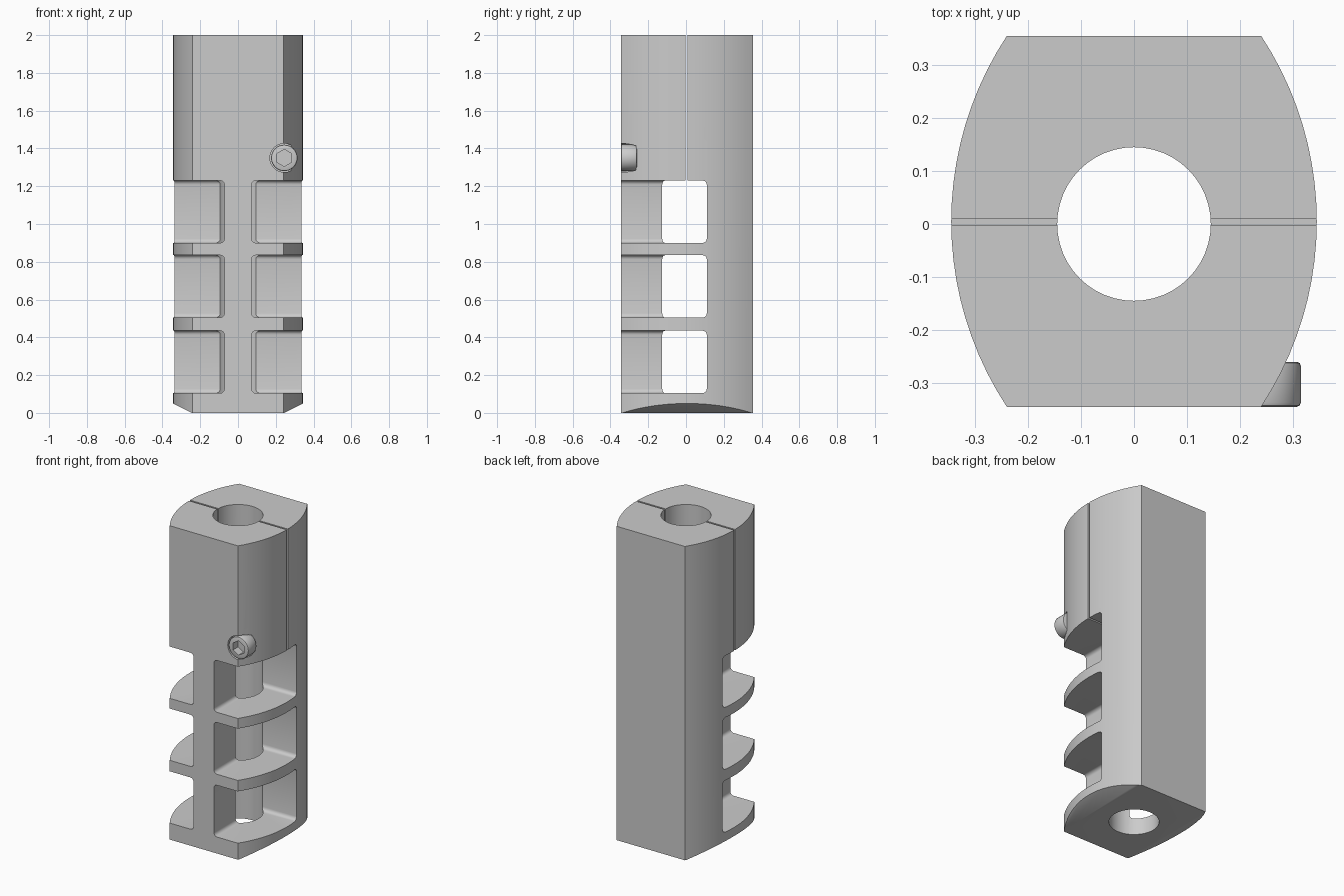
import bpy, bmesh, math
from mathutils import Matrix, Vector

if "Cube" in bpy.data.objects:
    bpy.data.objects.remove(bpy.data.objects["Cube"])


def finish(bm, name):
    bmesh.ops.recalc_face_normals(bm, faces=bm.faces)
    me = bpy.data.meshes.new(name)
    bm.to_mesh(me)
    bm.free()
    ob = bpy.data.objects.new(name, me)
    bpy.context.collection.objects.link(ob)
    return ob


def box(name, lo, hi, bevel=0):
    bm = bmesh.new()
    bmesh.ops.create_cube(bm, size=1)
    lo, hi = Vector(lo), Vector(hi)
    for v in bm.verts:
        v.co = (lo + hi) / 2 + v.co * (hi - lo)
    if bevel:
        bmesh.ops.bevel(bm, geom=bm.edges[:], offset=bevel, segments=4,
                        profile=0.5, affect='EDGES')
    return finish(bm, name)


def cylinder(name, radius, depth, center, sides=48, axis='Z'):
    bm = bmesh.new()
    rot = Matrix.Rotation(math.pi / 2, 4, 'X') if axis == 'Y' else Matrix()
    bmesh.ops.create_cone(bm, cap_ends=True, segments=sides, radius1=radius,
                          radius2=radius, depth=depth,
                          matrix=Matrix.Translation(center) @ rot)
    return finish(bm, name)


def activate(ob):
    bpy.ops.object.select_all(action='DESELECT')
    ob.select_set(True)
    bpy.context.view_layer.objects.active = ob


def cut(ob, cutter):
    mod = ob.modifiers.new("cut", 'BOOLEAN')
    mod.operation, mod.solver, mod.object = 'DIFFERENCE', 'EXACT', cutter
    activate(ob)
    bpy.ops.object.modifier_apply(modifier=mod.name)
    bpy.data.objects.remove(cutter)


# Body: flat front and back, bowed sides
R, HALF, WIDE, MID = 0.636, 0.35, 0.345, 0.005
a = math.asin(HALF / R)
arc = [(WIDE - R + R * math.cos(t), R * math.sin(t) + MID)
       for t in [-a + 2 * a * i / 20 for i in range(21)]]
outline = arc + [(-x, y) for x, y in reversed(arc)]
bm = bmesh.new()
base = bm.faces.new([bm.verts.new((x, y, 0)) for x, y in outline])
ext = bmesh.ops.extrude_face_region(bm, geom=[base])
bmesh.ops.translate(bm, vec=(0, 0, 2),
                    verts=[g for g in ext['geom'] if isinstance(g, bmesh.types.BMVert)])

# Sloped relief under both sides
for s in (1, -1):
    res = bmesh.ops.bisect_plane(bm, geom=bm.verts[:] + bm.edges[:] + bm.faces[:],
                                 plane_co=(s * 0.245, 0, 0), plane_no=(s * 0.05, 0, -0.1),
                                 clear_outer=True)
    rim = [e for e in bm.edges if e.is_boundary]
    bmesh.ops.holes_fill(bm, edges=rim, sides=0)
body = finish(bm, "body")

# Bore
cut(body, cylinder("bore_cutter", 0.145, 3, (0, 0, 1)))

# Three pairs of ports, leaving a front spine
for z in (0.105, 0.505, 0.9):
    for s in (1, -1):
        x0, x1 = sorted((s * 0.072, s * 0.6))
        cut(body, box("port_cutter", (x0, -0.6, z), (x1, 0.11, z + 0.33), 0.022))

# Clamp slit
cut(body, box("slit_cutter", (-0.6, -0.002, 1.19), (0.6, 0.009, 2.2)))

# Screw recess
SX, SZ = 0.245, 1.35
cut(body, cylinder("recess_cutter", 0.076, 0.3, (SX, -0.265 - 0.15, SZ), 32, 'Y'))

# Clamp screw with hex socket
screw = cylinder("clamp_screw", 0.07, 0.085, (SX, -0.3025, SZ), 32, 'Y')
activate(screw)
bev = screw.modifiers.new("rim", 'BEVEL')
bev.width, bev.segments = 0.008, 2
bpy.ops.object.modifier_apply(modifier=bev.name)
cut(screw, cylinder("hex_cutter", 0.045, 0.1, (SX, -0.345, SZ), 6, 'Y'))

for ob in (body, screw):
    activate(ob)
    bpy.ops.object.shade_smooth_by_angle(angle=math.radians(30))
